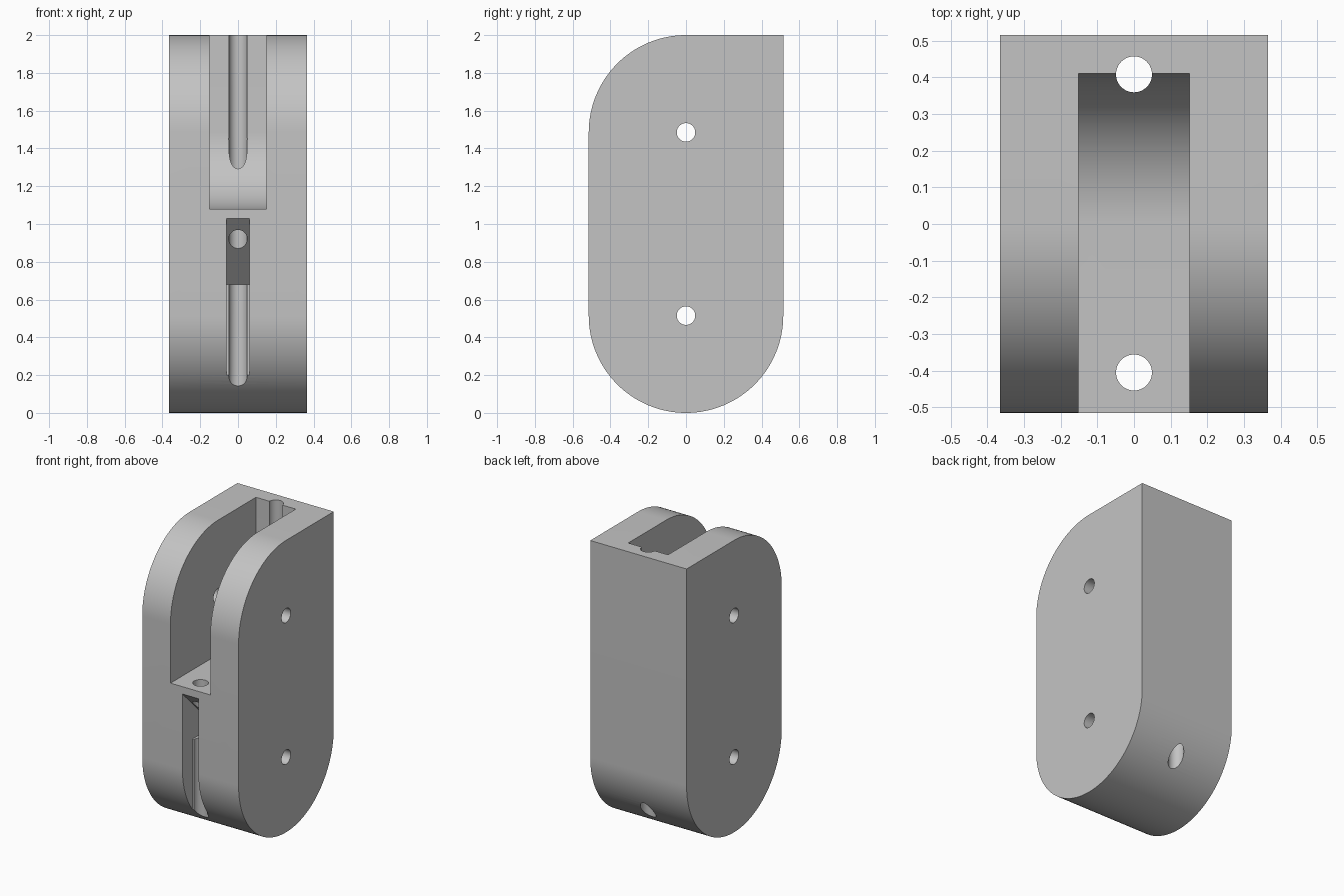
import bpy
import bmesh
from math import pi, sin, cos
from mathutils import Matrix

cube = bpy.data.objects.get("Cube")
if cube:
    bpy.data.objects.remove(cube, do_unlink=True)

W, R, H = 0.365, 0.515, 2.0      # half width, end radius, height
TOP, LOW = H - R, R              # axle heights
HOLE = 0.049

grey = bpy.data.materials.new("plain grey")
grey.use_nodes = True
grey.diffuse_color = (0.55, 0.55, 0.55, 1)
grey.node_tree.nodes["Principled BSDF"].inputs["Base Color"].default_value = (0.55, 0.55, 0.55, 1)


def arc(cz, r, start, end, steps):
    """Points (y, z) on an arc about y = 0, height cz."""
    angles = [start + (end - start) * i / steps for i in range(steps + 1)]
    return [(r * cos(a), cz + r * sin(a)) for a in angles]


def finish(name, bm):
    bmesh.ops.recalc_face_normals(bm, faces=bm.faces)
    mesh = bpy.data.meshes.new(name)
    bm.to_mesh(mesh)
    bm.free()
    mesh.materials.append(grey)
    obj = bpy.data.objects.new(name, mesh)
    bpy.context.collection.objects.link(obj)
    return obj


def prism(name, profile, half):
    """Side profile extruded across the width."""
    bm = bmesh.new()
    face = bm.faces.new([bm.verts.new((-half, y, z)) for y, z in profile])
    side = bmesh.ops.extrude_face_region(bm, geom=[face])["geom"]
    verts = [v for v in side if isinstance(v, bmesh.types.BMVert)]
    bmesh.ops.translate(bm, verts=verts, vec=(2 * half, 0, 0))
    return finish(name, bm)


def rod(name, centre, length, axis):
    bm = bmesh.new()
    turn = Matrix.Rotation(pi / 2, 4, 'Y') if axis == 'X' else Matrix()
    bmesh.ops.create_cone(bm, cap_ends=True, segments=48, radius1=HOLE, radius2=HOLE,
                          depth=length, matrix=Matrix.Translation(centre) @ turn)
    return finish(name, bm)


# Body: round bottom, rounded upper front, square upper back
body = prism("block_body", arc(LOW, R, -pi, 0, 64) + [(R, H)] + arc(TOP, R, pi / 2, pi, 32), W)

cutters = [
    # Wide upper sheave slot with curved floor at the back
    prism("upper_slot_cutter",
          [(-0.7, 1.08)] + arc(1.49, 0.41, -pi / 2, 0, 32) + [(0.41, 2.2), (-0.7, 2.2)], 0.151),
    # Narrow lower slot with a sloped pocket above it
    prism("lower_slot_cutter",
          [(-0.7, -0.1), (-0.407, -0.1), (-0.407, 0.68), (-0.165, 0.68), (-0.7, 1.215)], 0.061),
    # Axle holes
    rod("upper_axle_cutter", (0, 0, TOP), 1, 'X'),
    rod("lower_axle_cutter", (0, 0, LOW), 1, 'X'),
    # Cord holes
    rod("back_cord_cutter", (0, 0.408, 1), 2.4, 'Z'),
    rod("front_cord_cutter", (0, -0.405, 0.55), 1.3, 'Z'),
]
for cutter in cutters:
    cutter.hide_render = True
    mod = body.modifiers.new(cutter.name, 'BOOLEAN')
    mod.operation = 'DIFFERENCE'
    mod.solver = 'EXACT'
    mod.object = cutter

# Bake the cuts, then drop the cutters
bpy.context.view_layer.update()
graph = bpy.context.evaluated_depsgraph_get()
result = bpy.data.meshes.new_from_object(body.evaluated_get(graph))
body.modifiers.clear()
body.data = result
for cutter in cutters:
    bpy.data.objects.remove(cutter, do_unlink=True)

body.data.materials.clear()
body.data.materials.append(grey)
for poly in body.data.polygons:
    poly.material_index = 0

for obj in bpy.context.selected_objects:
    obj.select_set(False)
body.select_set(True)
bpy.context.view_layer.objects.active = body
bpy.ops.object.shade_smooth_by_angle(angle=pi / 6)
